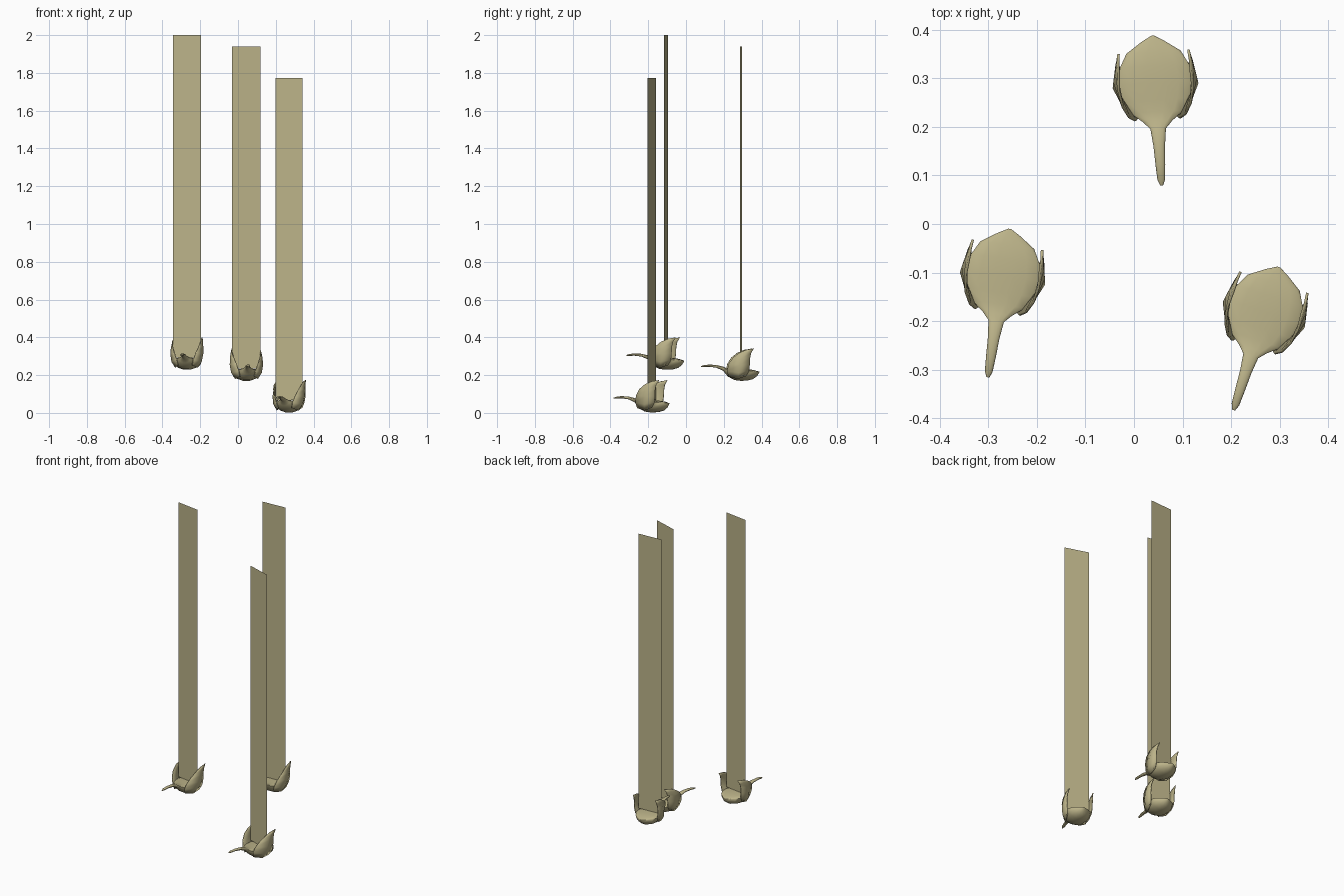
import bpy, bmesh, math
from mathutils import Matrix

if "Cube" in bpy.data.objects:
    bpy.data.objects.remove(bpy.data.objects["Cube"])

mat = bpy.data.materials.new("khaki")
mat.diffuse_color = (0.5, 0.45, 0.25, 1)
mat.use_nodes = True
mat.node_tree.nodes["Principled BSDF"].inputs["Base Color"].default_value = mat.diffuse_color


def make(name, verts, faces, place, smooth=True, thick=0):
    me = bpy.data.meshes.new(name)
    me.from_pydata(verts, [], faces)
    bm = bmesh.new()
    bm.from_mesh(me)
    bmesh.ops.recalc_face_normals(bm, faces=bm.faces)
    bm.to_mesh(me)
    bm.free()
    ob = bpy.data.objects.new(name, me)
    bpy.context.collection.objects.link(ob)
    ob.matrix_world = place
    me.materials.append(mat)
    if thick:
        s = ob.modifiers.new("thickness", 'SOLIDIFY')
        s.thickness = thick
        s.offset = 0
    if smooth:
        bpy.ops.object.select_all(action='DESELECT')
        ob.select_set(True)
        bpy.context.view_layer.objects.active = ob
        bpy.ops.object.shade_smooth_by_angle(angle=math.radians(50))
    return ob


# Body and neck sections: y, half width, rim height, crown, depth
SECTIONS = [
    (-.212, .003, .010, .002, .003), (-.200, .008, .013, .004, .006),
    (-.170, .010, .015, .006, .006), (-.130, .012, .013, .006, .009),
    (-.095, .016, .004, .006, .016), (-.080, .030, -.004, .007, .026),
    (-.060, .055, -.008, .008, .040), (-.035, .069, -.010, .009, .052),
    (.000, .077, -.011, .010, .056), (.035, .071, -.012, .009, .053),
    (.063, .056, -.014, .007, .043), (.085, .024, -.017, .004, .024),
    (.097, .003, -.018, .001, .003),
]
N = 14


def body(place):
    verts, faces = [], []
    for y, w, rim, crown, depth in SECTIONS:
        for i in range(N):
            a = 2 * math.pi * i / N
            s = math.sin(a)
            verts.append((w * math.cos(a), y, rim + s * (crown if s > 0 else depth)))
    for r in range(len(SECTIONS) - 1):
        for i in range(N):
            j = (i + 1) % N
            faces.append((r*N + i, r*N + j, r*N + N + j, r*N + N + i))
    faces += [tuple(range(N)), tuple(range(len(verts) - N, len(verts)))]
    make("bird_body", verts, faces, place)


# Wing rows from root to tip: (x, y, z) of front, middle and rear
WING = [
    ((.038, -.068, -.042), (.058, -.020, -.054), (.066, .022, -.040)),
    ((.045, -.076, -.012), (.079, -.015, -.022), (.073, .038, -.012)),
    ((.058, -.068, .025), (.086, -.006, .020), (.077, .042, .022)),
    ((.070, -.046, .058), (.084, .006, .056), (.077, .043, .054)),
    ((.076, -.015, .082), (.079, .022, .084), (.075, .049, .082)),
    ((.074, .022, .098), (.074, .044, .102), (.072, .064, .106)),
]


def wing(place, side):
    verts = [(side * x, y, z) for row in WING for x, y, z in row]
    faces = [(3*r + c, 3*r + c + 1, 3*r + c + 4, 3*r + c + 3)
             for r in range(len(WING) - 1) for c in range(2)]
    make("left_wing" if side < 0 else "right_wing", verts, faces, place, True, .005)


# Three hanging birds, each below a tall flat strip
for x, y, z, turn in ((-.27, -.106, .294, -8.4), (.044, .291, .235, 3.5),
                      (.269, -.181, .068, -17.5)):
    place = Matrix.Translation((x, y, z)) @ Matrix.Rotation(math.radians(turn), 4, 'Z')
    body(place)
    for side in (-1, 1):
        wing(place, side)
    make("hanging_strip", [(-.075, 0, 0), (.075, 0, 0), (.075, 0, 1.706), (-.075, 0, 1.706)],
         [(0, 1, 2, 3)], place, False)
